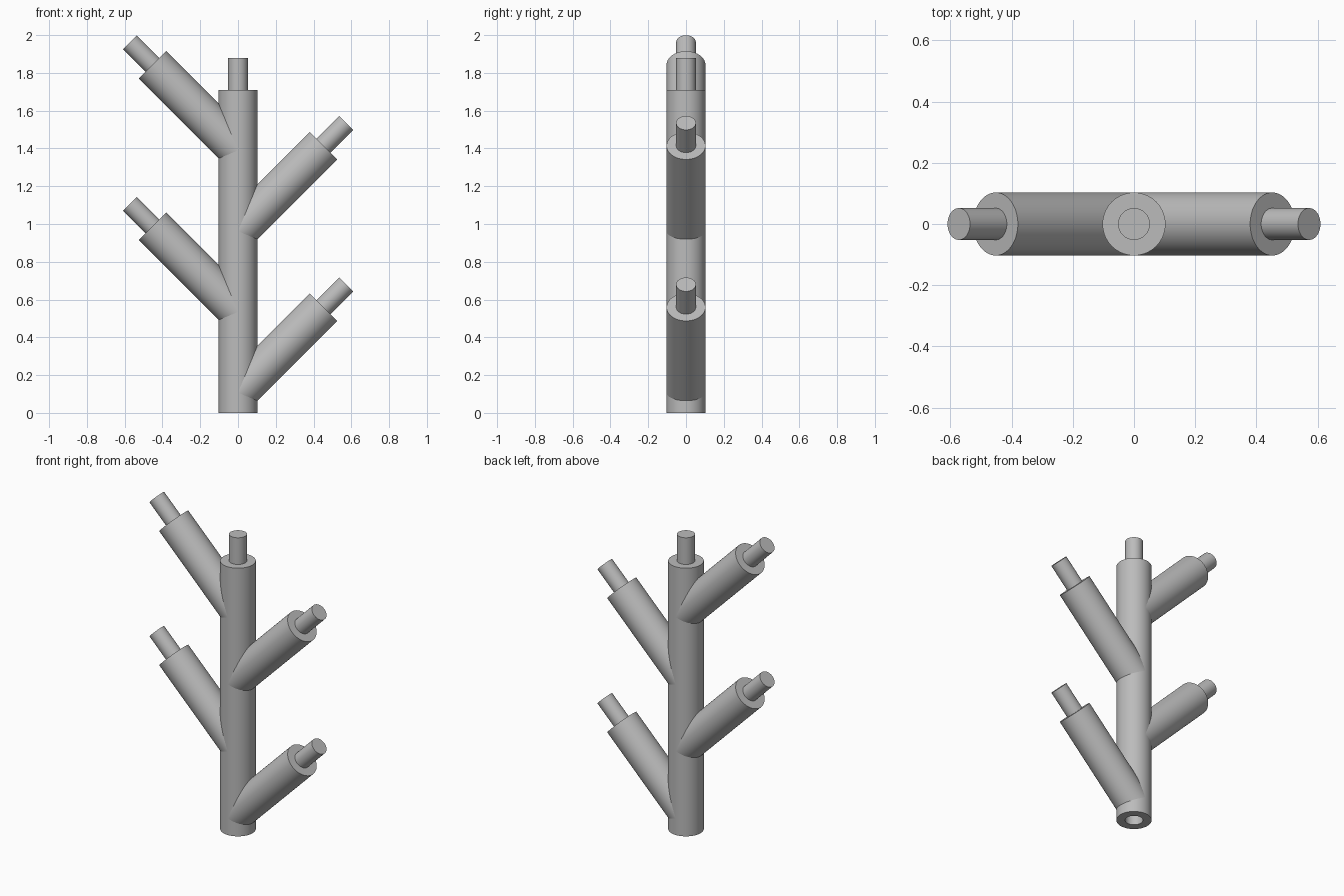
import bpy, bmesh, math
from mathutils import Matrix, Vector

cube = bpy.data.objects.get("Cube")
if cube:
    bpy.data.objects.remove(cube, do_unlink=True)

SIDES = 64
R, PEG_R, PEG_LEN = 0.103, 0.052, 0.17

grey = bpy.data.materials.new("plain grey")
grey.use_nodes = True
colour = (0.5, 0.5, 0.5, 1)
grey.diffuse_color = colour
grey.node_tree.nodes["Principled BSDF"].inputs["Base Color"].default_value = colour


def lathe(name, profile, matrix=Matrix()):
    """Closed solid turned round its axis from (radius, height) points."""
    bm = bmesh.new()
    rings = []
    for radius, height in profile:
        ring = []
        for i in range(SIDES):
            a = math.tau * i / SIDES
            ring.append(bm.verts.new((radius * math.cos(a), radius * math.sin(a), height)))
        rings.append(ring)
    for low, high in zip(rings, rings[1:]):
        for i in range(SIDES):
            j = (i + 1) % SIDES
            bm.faces.new((low[i], low[j], high[j], high[i]))
    bm.faces.new(rings[0][::-1])
    bm.faces.new(rings[-1])
    bmesh.ops.recalc_face_normals(bm, faces=bm.faces)
    mesh = bpy.data.meshes.new(name)
    bm.to_mesh(mesh)
    bm.free()
    mesh.materials.append(grey)
    obj = bpy.data.objects.new(name, mesh)
    obj.matrix_world = matrix
    bpy.context.collection.objects.link(obj)
    return obj


def activate(obj):
    bpy.ops.object.select_all(action='DESELECT')
    obj.select_set(True)
    bpy.context.view_layer.objects.active = obj


def pegged(start, length):
    """Rod profile ending in a thinner peg."""
    return [(R, start), (R, length), (PEG_R, length), (PEG_R, length + PEG_LEN)]


# Trunk with a socket in its foot and a peg on top
socket = [(PEG_R, PEG_LEN), (PEG_R, 0)]
parts = [lathe("trunk", socket + pegged(0, 1.71))]

# Branches, alternating right and left up the trunk
for i in range(4):
    side = 1 if i % 2 == 0 else -1
    place = Matrix.Translation(Vector((0, 0, 0.107 + 0.4275 * i)))
    tilt = Matrix.Rotation(side * math.pi / 4, 4, 'Y')
    parts.append(lathe(f"branch_{i + 1}", pegged(0, 0.64), place @ tilt))

# Keep the lowest branch out of the socket
cutter = lathe("socket_cutter", [(PEG_R, -0.1), (PEG_R, PEG_LEN)])
cutter.hide_render = True
activate(parts[1])
cut = parts[1].modifiers.new("socket", 'BOOLEAN')
cut.operation = 'DIFFERENCE'
cut.solver = 'EXACT'
cut.object = cutter
bpy.ops.object.modifier_apply(modifier=cut.name)
bpy.data.objects.remove(cutter, do_unlink=True)

for part in parts:
    activate(part)
    bpy.ops.object.shade_smooth_by_angle(angle=math.radians(30))
